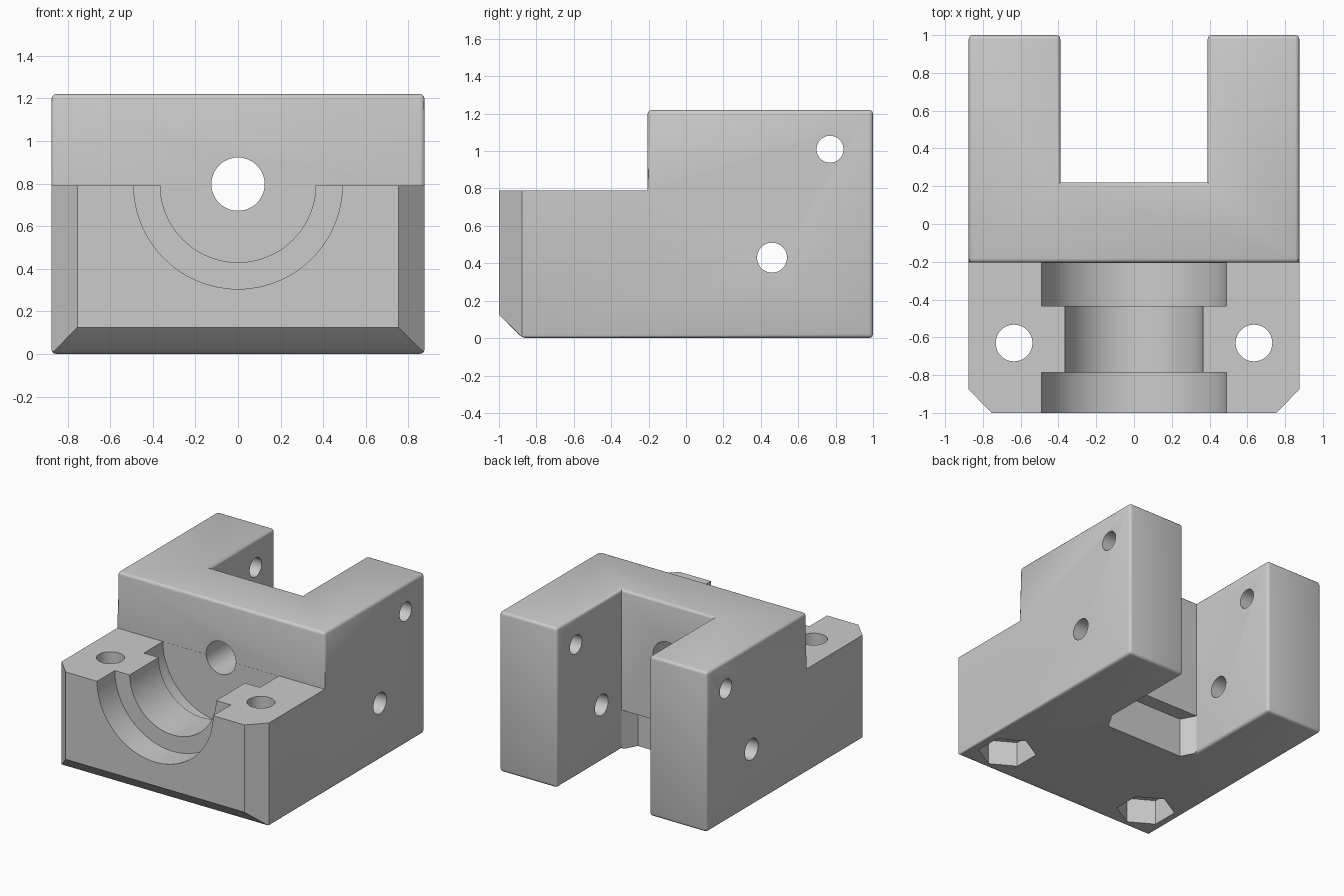
import bpy, bmesh, math
from mathutils import Matrix

if "Cube" in bpy.data.objects:
    bpy.data.objects.remove(bpy.data.objects["Cube"], do_unlink=True)

W, STEP_Y, STEP_Z, TOP = 0.875, -0.205, 0.79, 1.22
CHAMFER, SLOT_X, SLOT_Y = 0.125, 0.39, 0.22

grey = bpy.data.materials.new("plain grey")
grey.use_nodes = True
grey.diffuse_color = (0.6, 0.6, 0.6, 1)
grey.node_tree.nodes["Principled BSDF"].inputs["Base Color"].default_value = (0.6, 0.6, 0.6, 1)


def finish(bm, name):
    bmesh.ops.recalc_face_normals(bm, faces=bm.faces[:])
    mesh = bpy.data.meshes.new(name)
    bm.to_mesh(mesh)
    bm.free()
    obj = bpy.data.objects.new(name, mesh)
    mesh.materials.append(grey)
    bpy.context.collection.objects.link(obj)
    return obj


def prism(name, points, axis, lo, hi):
    """Extrude a 2D outline along x (outline in y, z) or z (outline in x, y)."""
    bm = bmesh.new()
    place = (lambda p: (lo, *p)) if axis == "x" else (lambda p: (*p, lo))
    face = bm.faces.new([bm.verts.new(place(p)) for p in points])
    out = bmesh.ops.extrude_face_region(bm, geom=[face])["geom"]
    shift = (hi - lo, 0, 0) if axis == "x" else (0, 0, hi - lo)
    bmesh.ops.translate(bm, vec=shift, verts=[v for v in out if isinstance(v, bmesh.types.BMVert)])
    return finish(bm, name)


def rod(name, axis, center, radius, length, sides=48):
    """Cylinder along an axis; six sides give a pocket pointing along y."""
    turn = {"x": Matrix.Rotation(math.pi / 2, 4, "Y"),
            "y": Matrix.Rotation(math.pi / 2, 4, "X"),
            "z": Matrix.Identity(4)}[axis]
    bm = bmesh.new()
    bmesh.ops.create_cone(bm, cap_ends=True, segments=sides, radius1=radius, radius2=radius,
                          depth=length, matrix=Matrix.Translation(center) @ turn)
    return finish(bm, name)


def cut(target, cutter):
    cutter.hide_render = True
    bpy.context.view_layer.objects.active = target
    mod = target.modifiers.new("cut", "BOOLEAN")
    mod.operation, mod.solver, mod.object = "DIFFERENCE", "EXACT", cutter
    bpy.ops.object.modifier_apply(modifier=mod.name)
    bpy.data.objects.remove(cutter, do_unlink=True)


# Stepped body with a chamfered front foot
body = prism("bearing_block", [(-1, CHAMFER), (CHAMFER - 1, 0), (1, 0), (1, TOP),
                               (STEP_Y, TOP), (STEP_Y, STEP_Z), (-1, STEP_Z)], "x", -W, W)

# Rear slot leaving two arms
cut(body, prism("slot", [(-SLOT_X, SLOT_Y), (SLOT_X, SLOT_Y), (SLOT_X, 2), (-SLOT_X, 2)],
                "z", -1, 2))

# Soft rounding on the main edges, leaving the front step crisp
bm = bmesh.new()
bm.from_mesh(body.data)
bmesh.ops.dissolve_limit(bm, angle_limit=0.01, verts=bm.verts[:], edges=bm.edges[:])
soft = [e for e in bm.edges if e.is_convex
        and all(v.co.y > CHAMFER - 1.01 for v in e.verts)
        and not all(abs(v.co.z - STEP_Z) < 0.01 for v in e.verts)]
bmesh.ops.bevel(bm, geom=soft, offset=0.022, segments=3, profile=0.5, affect="EDGES")
bm.to_mesh(body.data)
bm.free()

# Chamfered front corners
for s in (-1, 1):
    cut(body, prism("corner", [(s * (W - 0.22), -1.1), (s * (W + 0.1), -1.1),
                               (s * (W + 0.1), CHAMFER - 0.9)], "z", -1, 2))

# Relief under the slot wall with angled corners
inner = SLOT_X - 0.001
cut(body, prism("relief", [(-inner, 0.27), (-inner, SLOT_Y), (-0.33, 0.11), (0.33, 0.11),
                           (inner, SLOT_Y), (inner, 0.27)], "z", -0.5, 0.3))

# Half-round seat: two wide recesses joined by a narrower saddle
for radius, y0, y1 in ((0.49, -1.2, -0.785), (0.49, -0.435, STEP_Y - 0.001),
                       (0.365, -0.9, -0.3)):
    cut(body, rod("seat", "y", (0, (y0 + y1) / 2, STEP_Z + 0.005), radius, y1 - y0, 96))

# Shaft hole through the wall
cut(body, rod("shaft_hole", "y", (0, 0, STEP_Z + 0.007), 0.125, 1))

# Cross holes through both arms
cut(body, rod("upper_pin_hole", "x", (0, 0.77, 1.01), 0.072, 3))
cut(body, rod("lower_pin_hole", "x", (0, 0.46, 0.43), 0.08, 3))

# Bolt holes with hexagonal nut pockets below
for s in (-1, 1):
    cut(body, rod("bolt_hole", "z", (s * 0.635, -0.63, 0.5), 0.097, 2))
    cut(body, rod("nut_pocket", "z", (s * 0.635, -0.63, 0), 0.205, 0.38, 6))

bpy.ops.object.select_all(action="DESELECT")
body.select_set(True)
bpy.context.view_layer.objects.active = body
bpy.ops.object.shade_smooth_by_angle(angle=math.radians(32))
